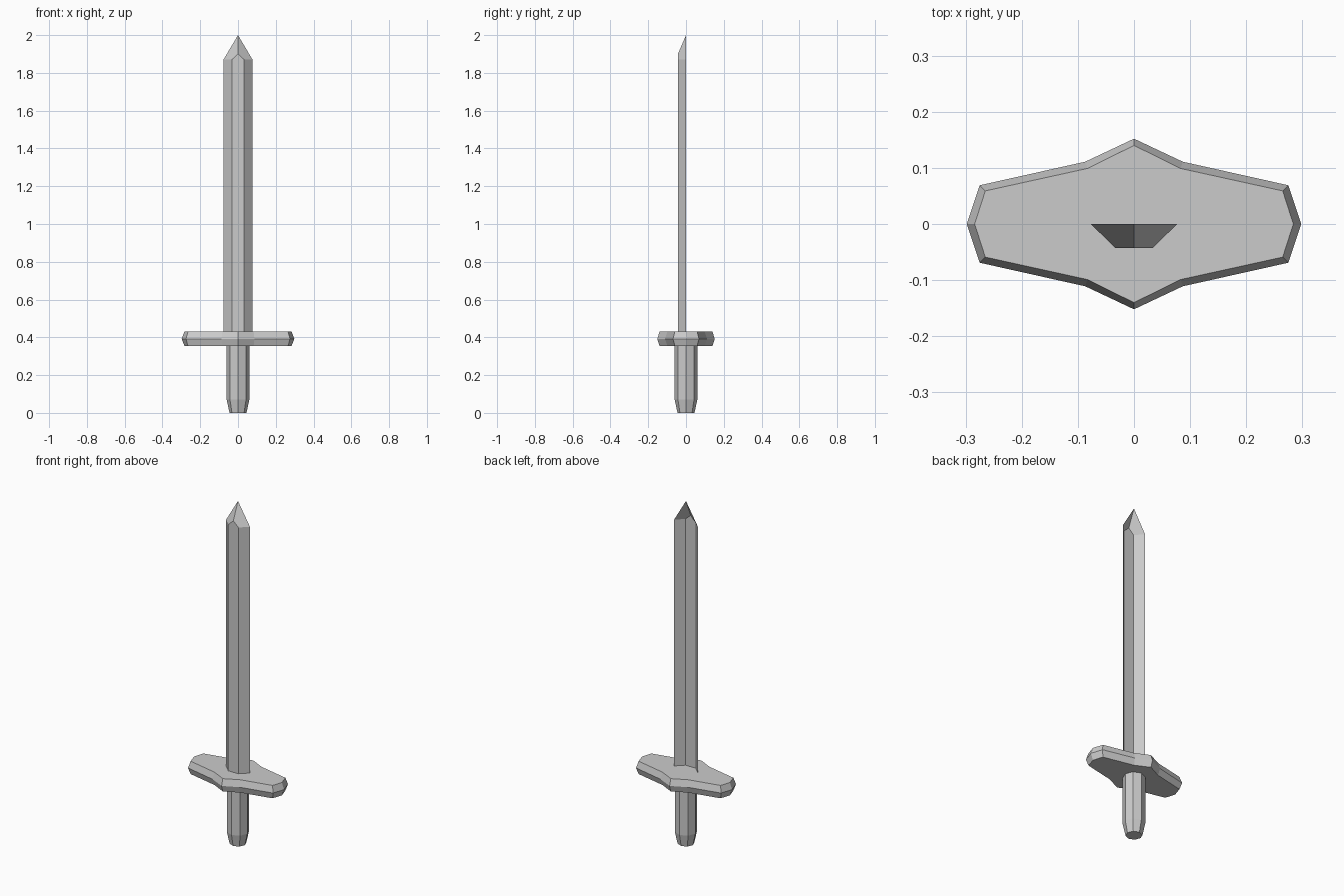
import bpy, bmesh
from math import cos, sin, pi

if "Cube" in bpy.data.objects:
    bpy.data.objects.remove(bpy.data.objects["Cube"])


def make_object(name, bm):
    mesh = bpy.data.meshes.new(name)
    bm.to_mesh(mesh)
    bm.free()
    obj = bpy.data.objects.new(name, mesh)
    bpy.context.collection.objects.link(obj)
    return obj


def loft(name, rings, cap_bottom=True, cap_top=True):
    """Skin a stack of closed rings, listed bottom to top, counter-clockwise."""
    bm = bmesh.new()
    loops = [[bm.verts.new(p) for p in ring] for ring in rings]
    for low, high in zip(loops, loops[1:]):
        for i in range(len(low)):
            j = (i + 1) % len(low)
            bm.faces.new((low[i], low[j], high[j], high[i]))
    if cap_bottom:
        bm.faces.new(loops[0][::-1])
    if cap_top:
        bm.faces.new(loops[-1])
    return make_object(name, bm)


def octagon(radius, z):
    return [(radius * cos(i * pi / 4), radius * sin(i * pi / 4), z) for i in range(8)]


def guard_ring(quarter, z):
    """Mirror a quarter outline (from +x tip to +y tip) into a full ring."""
    half = quarter + [(-x, y) for x, y in quarter[-2::-1]]
    full = half + [(x, -y) for x, y in half[-2:0:-1]]
    return [(x, y, z) for x, y in full]


# Grip: eight-sided, tapering at the foot
loft("grip", [octagon(0.045, 0), octagon(0.06, 0.07), octagon(0.06, 0.355)], cap_top=False)

# Cross guard: pointed plate with a ridge round the edge
inner = [(0.284, 0), (0.265, 0.059), (0.083, 0.099), (0, 0.14)]
outer = [(0.298, 0), (0.275, 0.069), (0.087, 0.111), (0, 0.152)]
loft("cross_guard", [guard_ring(inner, 0.355), guard_ring(outer, 0.392), guard_ring(inner, 0.43)])

# Blade: open-backed shell, right half mirrored
bm = bmesh.new()
section = [(0, -0.043), (0.033, -0.043), (0.077, 0)]
base = [bm.verts.new((x, y, 0.43)) for x, y in section]
top = [bm.verts.new((x, y, z)) for (x, y), z in zip(section, (1.9, 1.87, 1.87))]
tip = bm.verts.new((0, 0, 2))
for i in range(2):
    bm.faces.new((base[i], base[i + 1], top[i + 1], top[i]))
bm.faces.new((top[0], top[1], top[2], tip))
blade = make_object("blade", bm)
mirror = blade.modifiers.new("mirror", 'MIRROR')
mirror.use_clip = True
